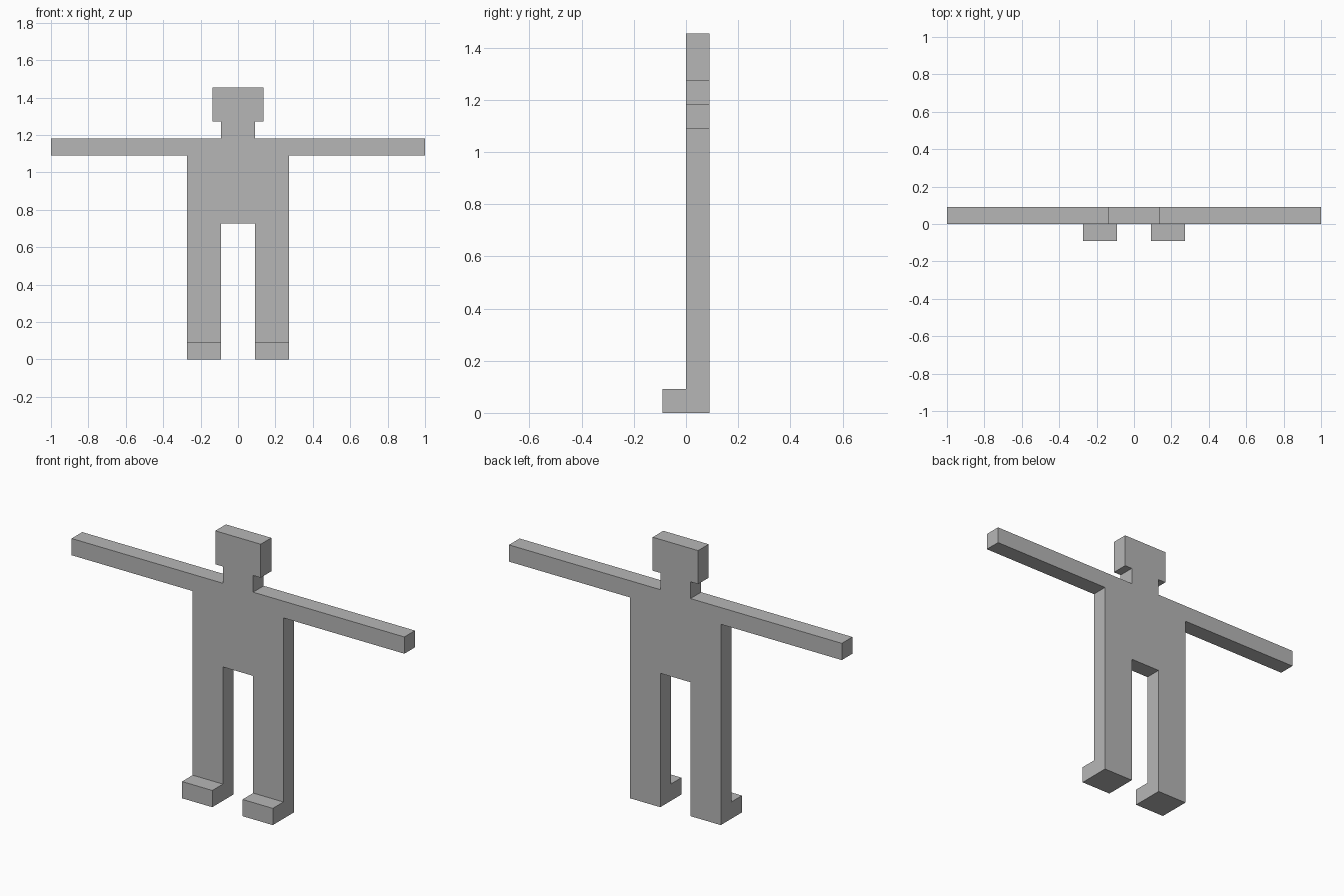
import bpy, bmesh
from mathutils import Vector

if "Cube" in bpy.data.objects:
    bpy.data.objects.remove(bpy.data.objects["Cube"])

U = 1 / 11  # the figure is built on a grid 22 cells wide

# Right half of the silhouette, from crotch up to the head, in cells
half = [(1, 8), (1, 0), (3, 0), (3, 12), (11, 12), (11, 13),
        (1, 13), (1, 14), (1.5, 14), (1.5, 16)]
outline = half + [(-x, z) for x, z in reversed(half)]

# Body slab: silhouette extruded one cell backwards
bm = bmesh.new()
face = bm.faces.new([bm.verts.new((x * U, 0, z * U)) for x, z in outline])
ext = bmesh.ops.extrude_face_region(bm, geom=[face])
bmesh.ops.translate(bm, vec=(0, U, 0),
                    verts=[v for v in ext["geom"] if isinstance(v, bmesh.types.BMVert)])
bmesh.ops.recalc_face_normals(bm, faces=bm.faces)

# Ankle cut, then feet pulled one cell forwards from the front faces below it
bmesh.ops.bisect_plane(bm, geom=bm.verts[:] + bm.edges[:] + bm.faces[:],
                       plane_co=(0, 0, U), plane_no=(0, 0, 1))
bm.normal_update()
toes = [f for f in bm.faces
        if f.normal.y < -0.9 and max(v.co.z for v in f.verts) < U * 1.01]
feet = bmesh.ops.extrude_discrete_faces(bm, faces=toes)["faces"]
for f in feet:
    bmesh.ops.translate(bm, vec=Vector((0, -U, 0)), verts=f.verts[:])
bmesh.ops.recalc_face_normals(bm, faces=bm.faces)

mesh = bpy.data.meshes.new("figure")
bm.to_mesh(mesh)
bm.free()

# Single flat grey
grey = bpy.data.materials.new("grey")
grey.diffuse_color = (0.47, 0.47, 0.47, 1)
grey.use_nodes = True
grey.node_tree.nodes["Principled BSDF"].inputs["Base Color"].default_value = grey.diffuse_color
mesh.materials.append(grey)
bpy.context.collection.objects.link(bpy.data.objects.new("figure", mesh))
